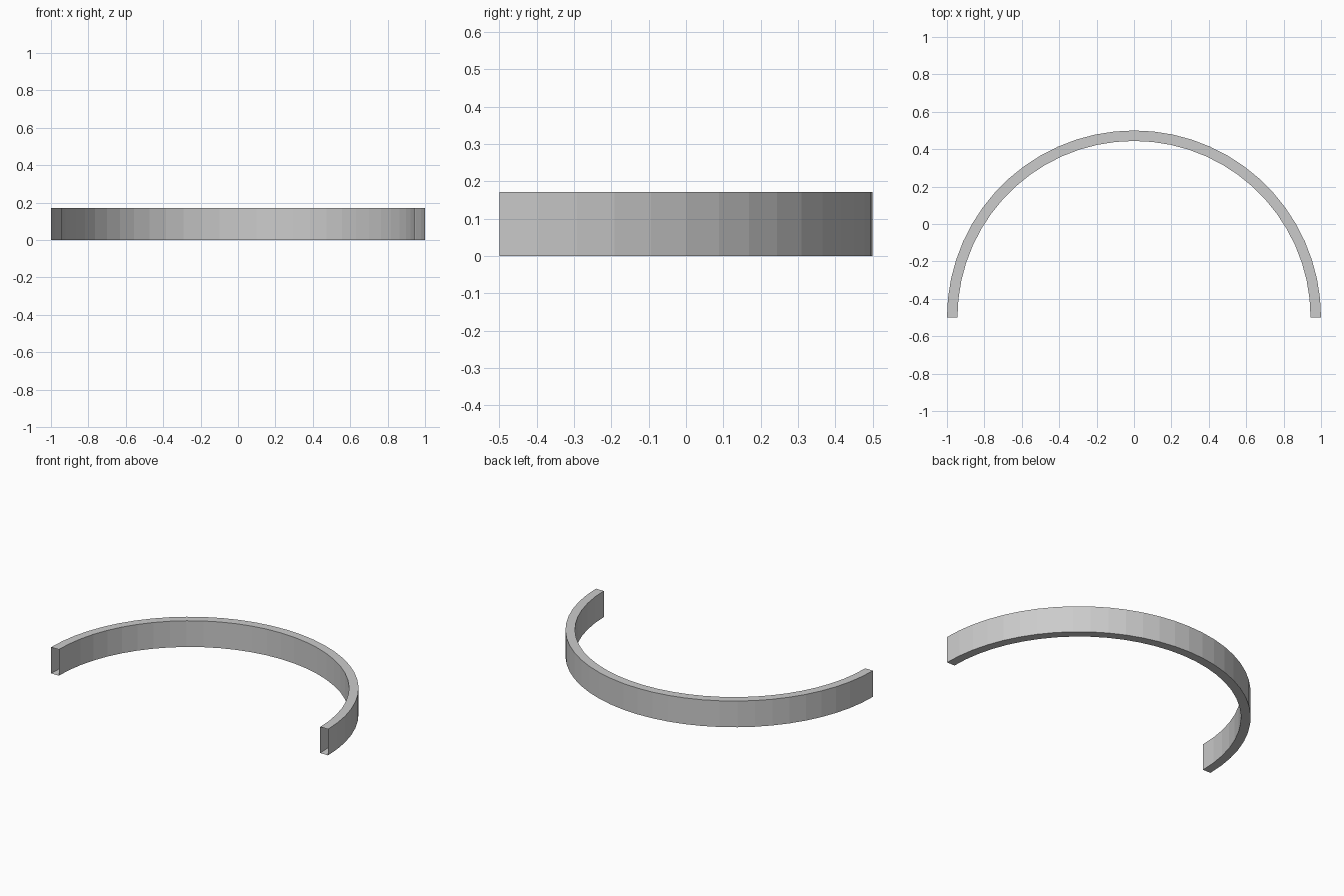
import bpy, bmesh
from math import cos, sin, pi

if "Cube" in bpy.data.objects:
    bpy.data.objects.remove(bpy.data.objects["Cube"])

OUTER, INNER, HEIGHT, SEGMENTS = 1.0, 0.944, 0.171, 30
CENTRE_Y = -0.5

# Closed rectangular cross-section (radius, z), swept through a half turn
profile = [(OUTER, 0), (OUTER, HEIGHT), (INNER, HEIGHT), (INNER, 0)]

bm = bmesh.new()
rings = []
for i in range(SEGMENTS + 1):
    a = pi * i / SEGMENTS
    rings.append([bm.verts.new((r * cos(a), CENTRE_Y + r * sin(a), z)) for r, z in profile])

# Outer wall, top, inner wall and underside; the two ends stay open
for p, q in zip(rings, rings[1:]):
    for j in range(4):
        k = (j + 1) % 4
        bm.faces.new((p[j], q[j], q[k], p[k]))

mesh = bpy.data.meshes.new("half_ring_band")
bm.to_mesh(mesh)
bm.free()
band = bpy.data.objects.new("half_ring_band", mesh)
bpy.context.collection.objects.link(band)
